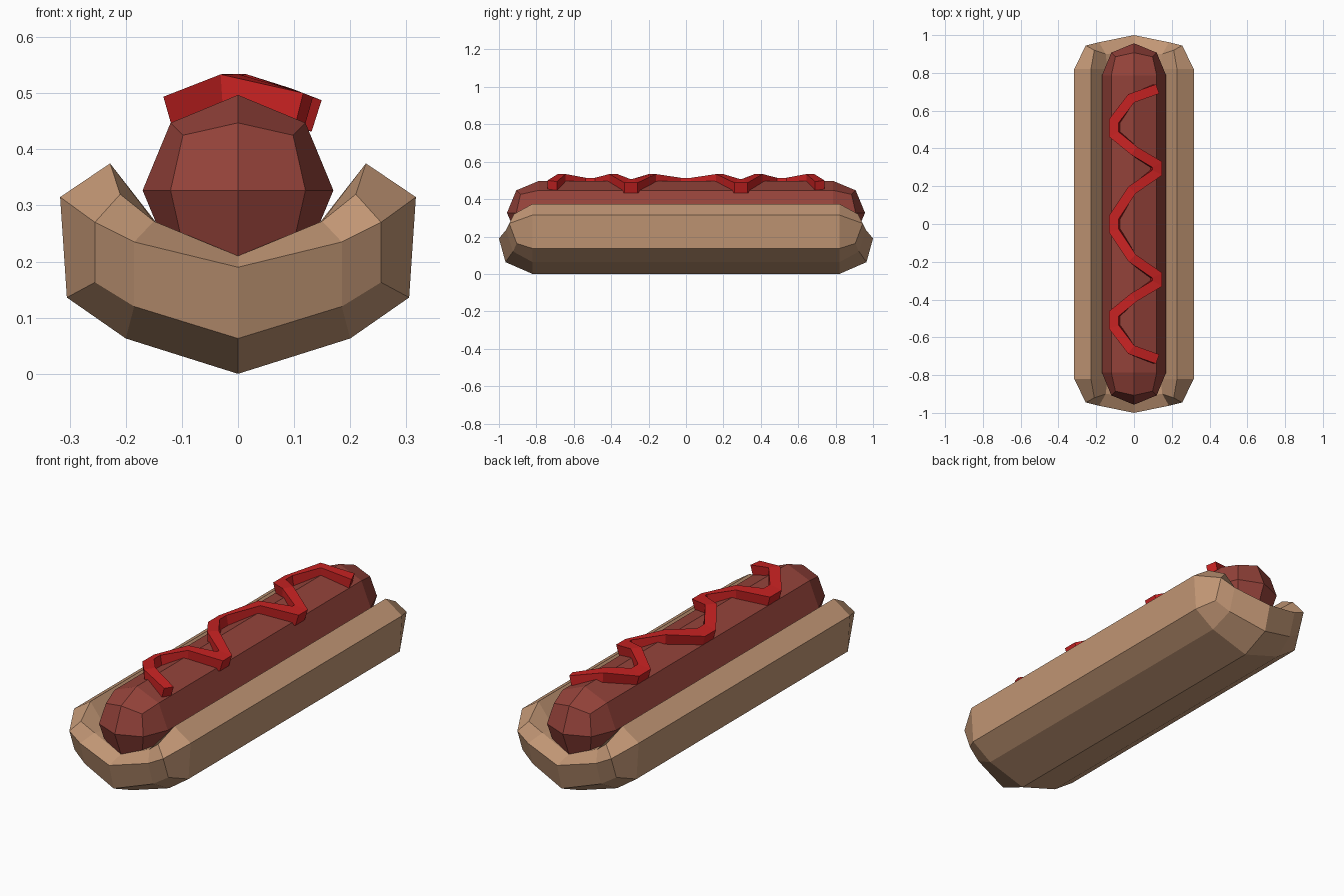
import bpy, bmesh
from mathutils import Vector

cube = bpy.data.objects.get("Cube")
if cube:
    bpy.data.objects.remove(cube, do_unlink=True)


def material(name, rgb):
    m = bpy.data.materials.new(name)
    m.use_nodes = True
    color = (*rgb, 1)
    m.diffuse_color = color
    m.node_tree.nodes["Principled BSDF"].inputs["Base Color"].default_value = color
    return m


def finish(bm, name, mat, mirror=""):
    for axis in mirror:
        bmesh.ops.mirror(bm, geom=bm.verts[:] + bm.edges[:] + bm.faces[:],
                         axis=axis, merge_dist=0.0005)
    bmesh.ops.remove_doubles(bm, verts=bm.verts[:], dist=0.0005)
    bmesh.ops.recalc_face_normals(bm, faces=bm.faces[:])
    mesh = bpy.data.meshes.new(name)
    bm.to_mesh(mesh)
    bm.free()
    mesh.materials.append(mat)
    obj = bpy.data.objects.new(name, mesh)
    bpy.context.collection.objects.link(obj)


bread = material("bread tan", (0.54, 0.308, 0.178))
meat = material("sausage brown red", (0.296, 0.055, 0.042))
sauce = material("sauce red", (0.578, 0.016, 0.016))

# Bun: one quarter, a straight section plus a rounded end with a lip, mirrored
bm = bmesh.new()
profile = {"A": (0, 0), "B": (.2, .063), "C": (.305, .136), "D": (.317, .315),
           "E": (.228, .375), "F": (.14, .262), "G": (0, .205)}
cap = {"l": [(0, .965, .063), (.185, .925, .12), (.255, .905, .163)],
       "m": [(0, 1, .19), (.185, .962, .235), (.255, .945, .27)],
       "i": [(0, .91, .21), (.15, .9, .272), (.21, .92, .32)]}
v = {}
for key, (x, z) in profile.items():
    v[key] = bm.verts.new((x, .82, z))
    v[key + "mid"] = bm.verts.new((x, 0, z))
for key, row in cap.items():
    for n, co in enumerate(row):
        v[key + str(n)] = bm.verts.new(co)
for a, b in zip("ABCDEF", "BCDEFG"):
    bm.faces.new([v[a + "mid"], v[b + "mid"], v[b], v[a]])
for quad in ("A B l1 l0", "B C l2 l1", "C D m2 l2", "l0 l1 m1 m0", "l1 l2 m2 m1",
             "m0 m1 i1 i0", "m1 m2 i2 i1", "D E i2 m2", "E F i1 i2", "F G i0 i1"):
    bm.faces.new([v[k] for k in quad.split()])
finish(bm, "bun", bread, "XY")

# Sausage: half of a rounded cube as the end, extruded to the middle, mirrored
bm = bmesh.new()
bmesh.ops.create_cube(bm, size=2)
bmesh.ops.subdivide_edges(bm, edges=bm.edges[:], cuts=1, use_grid_fill=True)
bmesh.ops.delete(bm, geom=[p for p in bm.verts if p.co.y < -.1], context="VERTS")
for p in bm.verts:
    p.co = p.co.normalized() * .17 + Vector((0, .787, .327))
rim = [e for e in bm.edges if e.is_boundary]
new = bmesh.ops.extrude_edge_only(bm, edges=rim)["geom"]
for p in new:
    if isinstance(p, bmesh.types.BMVert):
        p.co.y = 0
finish(bm, "sausage", meat, "Y")

# Sauce: zigzag ribbon with mitred corners, draped over the sausage
half = [(-.107, .035), (-.01, .18), (.123, .272), (.123, .315), (0, .388),
        (-.107, .475), (-.107, .545), (-.015, .665), (.125, .715)]
path = [Vector((x, -y)) for x, y in reversed(half)] + [Vector(p) for p in half]
bm = bmesh.new()
rings = []
for n, p in enumerate(path):
    before = (p - path[n - 1]).normalized() if n else None
    after = (path[n + 1] - p).normalized() if n < len(path) - 1 else None
    before, after = before or after, after or before
    normal = Vector((-before.y, before.x))
    side = (normal + Vector((-after.y, after.x))).normalized()
    side *= .026 / side.dot(normal)
    ring = []
    for s, low in ((1, 0), (-1, 0), (-1, 1), (1, 1)):
        q = p + side * s
        z = .534 - .39 * max(abs(q.x) - .03, 0) - .056 * low
        ring.append(bm.verts.new((q.x * (1 - .12 * low), q.y, z)))
    rings.append(ring)
for r, s in zip(rings, rings[1:]):
    for k in range(4):
        bm.faces.new([r[k], r[(k + 1) % 4], s[(k + 1) % 4], s[k]])
bm.faces.new(rings[0])
bm.faces.new(rings[-1])
finish(bm, "sauce_zigzag", sauce)
